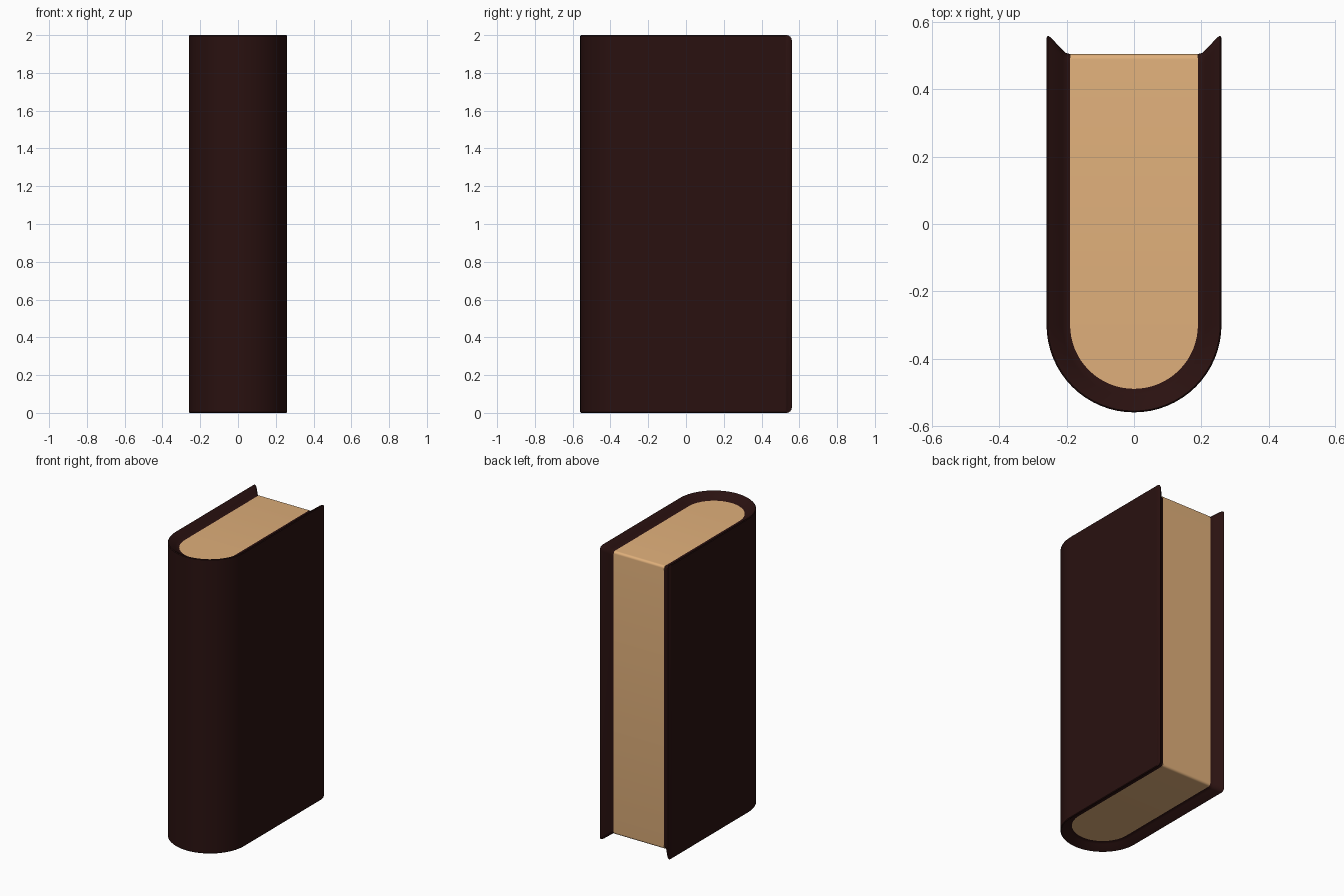
import bpy, bmesh, math

default = bpy.data.objects.get("Cube")
if default:
    bpy.data.objects.remove(default)

HEIGHT, HALF_WIDTH, BACK = 2.0, 0.26, 0.56
SPINE_Y = -0.30     # centre of the rounded spine
THICKNESS = 0.07    # of the cover boards
FORE_RECESS = 0.055 # pages sit this far inside the fore edge
END_RATIO = 0.7     # recess at top and bottom compared with the fore edge


def make_material(name, rgb):
    mat = bpy.data.materials.new(name)
    mat.use_nodes = True
    colour = (*rgb, 1)
    mat.diffuse_color = colour
    mat.specular_intensity = 0
    mat.roughness = 1
    shader = mat.node_tree.nodes["Principled BSDF"]
    shader.inputs["Base Color"].default_value = colour
    shader.inputs["Roughness"].default_value = 1
    shader.inputs["Specular IOR Level"].default_value = 0
    return mat


def u_rows(bm, inset, recess, corner):
    """Bottom and top rows of vertices along a U, with rounded back corners."""
    radius = HALF_WIDTH - inset
    turns = [math.pi / 2 * i / 6 for i in range(7)]
    side = [(radius, BACK - recess - corner * (1 - math.sin(a)),
             corner * (1 - math.cos(a))) for a in turns]
    arc = [(-radius * math.cos(a), SPINE_Y - radius * math.sin(a), 0)
           for a in (math.pi * i / 32 for i in range(33))]
    path = [(-x, y, z) for x, y, z in reversed(side)] + arc + side
    end = recess * END_RATIO
    bottom = [bm.verts.new((x, y, end + z)) for x, y, z in path]
    top = [bm.verts.new((x, y, HEIGHT - end - z)) for x, y, z in path]
    return bottom, top


def bridge(bm, row_a, row_b):
    for i in range(len(row_a) - 1):
        bm.faces.new((row_a[i], row_a[i + 1], row_b[i + 1], row_b[i]))


def finish(bm, name, mat):
    bmesh.ops.recalc_face_normals(bm, faces=bm.faces)
    mesh = bpy.data.meshes.new(name)
    bm.to_mesh(mesh)
    bm.free()
    mesh.materials.append(mat)
    obj = bpy.data.objects.new(name, mesh)
    bpy.context.collection.objects.link(obj)
    bpy.ops.object.select_all(action='DESELECT')
    obj.select_set(True)
    bpy.context.view_layer.objects.active = obj
    bpy.ops.object.shade_smooth_by_angle(angle=math.radians(35))


leather = make_material("dark brown leather", (0.0226, 0.0056, 0.0051))
paper = make_material("tan paper", (0.74, 0.43, 0.196))

# Cover: a bent board whose rim slopes down to the pages on every edge
rim = [(0, 0.006), (0.004, 0), (0.012, 0.005),
       (0.048, 0.043), (0.056, 0.051), (THICKNESS, FORE_RECESS)]
bm = bmesh.new()
shells = [u_rows(bm, inset, recess, 0.028) for inset, recess in rim]
for bottom, top in (shells[0], shells[-1]):
    bridge(bm, bottom, top)
loops = [bottom + top[::-1] + bottom[:1] for bottom, top in shells]
for outer, inner in zip(loops, loops[1:]):
    bridge(bm, outer, inner)
finish(bm, "cover", leather)

# Page block: fills the cover, with a softened fore edge
bm = bmesh.new()
bottom, top = u_rows(bm, THICKNESS, FORE_RECESS, 0.016)
bridge(bm, bottom, top)
bm.faces.new((bottom[0], bottom[-1], top[-1], top[0]))
half = len(bottom) // 2
for row in (bottom, top):
    bridge(bm, row[:half], row[:half:-1])
    bm.faces.new(row[half - 1:half + 2])
finish(bm, "pages", paper)
